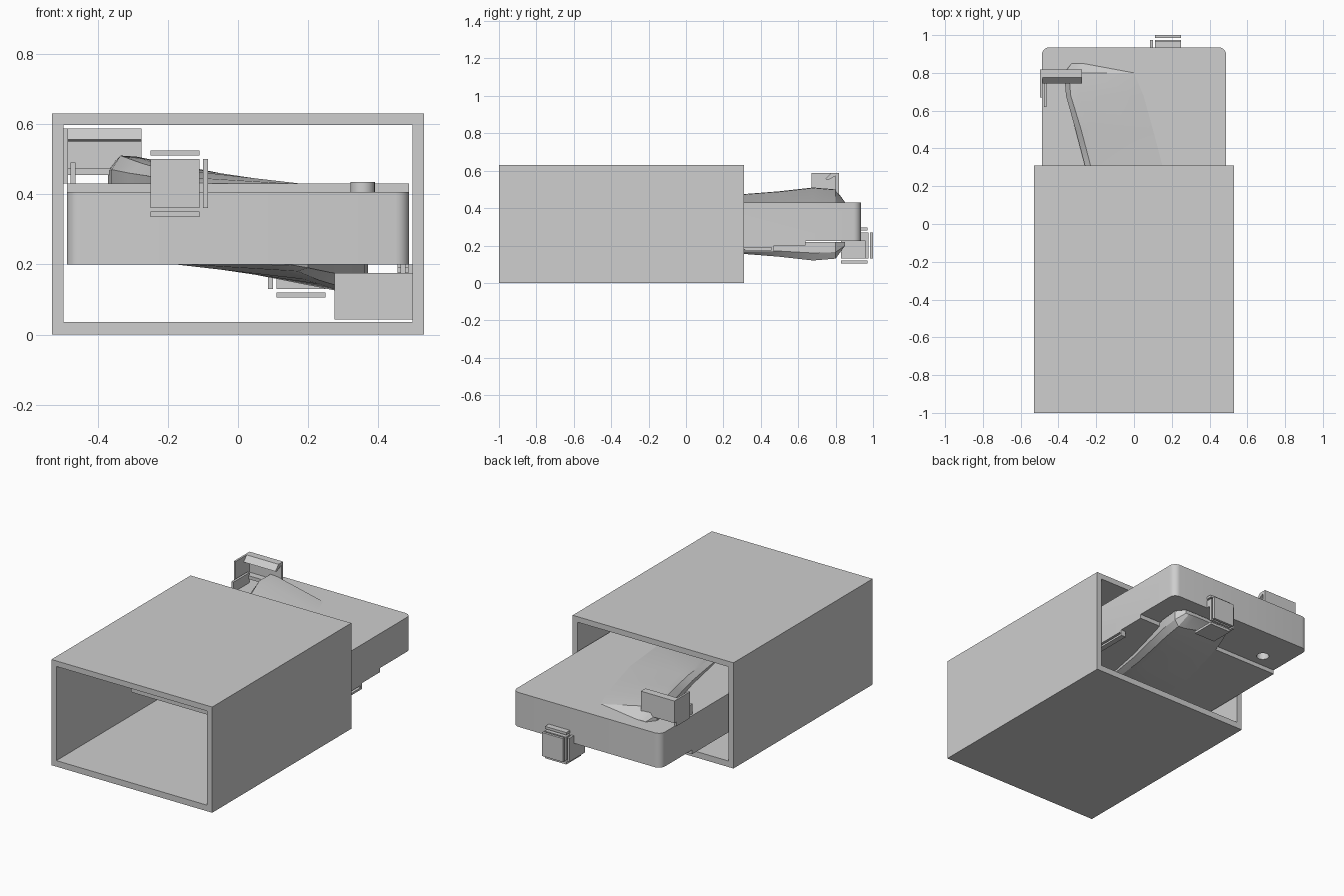
import bpy, bmesh, math
from mathutils import Vector

if "Cube" in bpy.data.objects:
    bpy.data.objects.remove(bpy.data.objects["Cube"])

grey = bpy.data.materials.new("light_grey")
grey.diffuse_color = (0.62, 0.62, 0.62, 1)
grey.use_nodes = True
grey.node_tree.nodes["Principled BSDF"].inputs["Base Color"].default_value = grey.diffuse_color


def finish(bm, name):
    bmesh.ops.recalc_face_normals(bm, faces=bm.faces)
    me = bpy.data.meshes.new(name)
    bm.to_mesh(me)
    bm.free()
    me.materials.append(grey)
    ob = bpy.data.objects.new(name, me)
    bpy.context.collection.objects.link(ob)
    return ob


def inverted(p):
    # opposite corner of the sliding tray
    return Vector((-p[0], 0.6 - p[1], 0.63 - p[2]))


def turned(p):
    # half turn about the long axis
    return Vector((-p[0], p[1], 0.63 - p[2]))


def same(p):
    return Vector(p)


def extrude_profile(name, pts, vec, place=same):
    bm = bmesh.new()
    vec = Vector(vec)
    a = [bm.verts.new(place(Vector(p))) for p in pts]
    b = [bm.verts.new(place(Vector(p) + vec)) for p in pts]
    bm.faces.new(a)
    bm.faces.new(b[::-1])
    for i in range(len(a)):
        j = (i + 1) % len(a)
        bm.faces.new((a[i], b[i], b[j], a[j]))
    return finish(bm, name)


def box(name, x, y, z, place=same):
    pts = [(x[0], y[0], z[0]), (x[1], y[0], z[0]), (x[1], y[1], z[0]), (x[0], y[1], z[0])]
    return extrude_profile(name, pts, (0, 0, z[1] - z[0]), place)


# sleeve: rectangular tube open at both ends
bm = bmesh.new()
rings = []
for y in (-1.0, 0.31):
    for w, lo, hi in ((0.53, 0, 0.63), (0.497, 0.036, 0.597)):
        rings.append([bm.verts.new(p) for p in ((-w, y, lo), (w, y, lo), (w, y, hi), (-w, y, hi))])
fo, fi, bo, bi = rings
for r, s in ((fo, fi), (bo, bi), (fo, bo), (fi, bi)):
    for i in range(4):
        j = (i + 1) % 4
        bm.faces.new((r[i], r[j], s[j], s[i]))
finish(bm, "sleeve")

# sliding tray: stepped side profile, with rounded upright corners
side = [(-0.34, 0.2), (0.64, 0.2), (0.64, 0.225), (0.935, 0.225),
        (0.935, 0.43), (-0.04, 0.43), (-0.04, 0.406), (-0.34, 0.406)]
tray = extrude_profile("tray", [(-0.488, y, z) for y, z in side], (0.976, 0, 0))
bm = bmesh.new()
bm.from_mesh(tray.data)
corners = [e for e in bm.edges
           if abs(e.verts[0].co.z - e.verts[1].co.z) > 0.15 and abs(e.verts[0].co.y - e.verts[1].co.y) < 0.001]
bmesh.ops.bevel(bm, geom=corners, offset=0.04, segments=6, affect='EDGES', profile=0.5)
bm.to_mesh(tray.data)
bm.free()


def cylinder(name, x, y, z0, z1, r):
    bpy.ops.mesh.primitive_cylinder_add(vertices=24, radius=r, depth=z1 - z0, location=(x, y, (z0 + z1) / 2))
    ob = bpy.context.object
    ob.name = name
    ob.data.materials.append(grey)
    return ob


# locating peg and its socket in the underside
cylinder("locating_peg", 0.355, -0.12, 0.38, 0.435, 0.035)
cutter = cylinder("socket_cutter", -0.34, 0.72, 0.15, 0.27, 0.035)
cutter.hide_render = True
cutter.hide_viewport = True
mod = tray.modifiers.new("socket", 'BOOLEAN')
mod.operation = 'DIFFERENCE'
mod.object = cutter

# curved ramps: y, outer foot x, crest x, crest z, inner foot x
sections = [(0.85, -0.33, -0.30, 0.432, -0.04), (0.80, -0.37, -0.335, 0.50, 0.0),
            (0.68, -0.36, -0.325, 0.51, 0.05), (0.5, -0.31, -0.27, 0.49, 0.10),
            (0.31, -0.26, -0.22, 0.475, 0.15), (0.0, -0.20, -0.16, 0.45, 0.18),
            (-0.04, -0.15, -0.1, 0.432, 0.15)]
for label, place in (("upper_ramp", same), ("lower_ramp", turned)):
    bm = bmesh.new()
    rows = []
    for y, a, c, h, b in sections:
        pts = ((a, y, 0.41), (a, y, 0.5 * h + 0.215), (c - 0.01, y, h), (c + 0.035, y, h - 0.003),
               (b, y, 0.43), (b, y, 0.41))
        rows.append([bm.verts.new(place(p)) for p in pts])
    for r, s in zip(rows, rows[1:]):
        for i in range(6):
            j = (i + 1) % 6
            bm.faces.new((r[i], r[j], s[j], s[i]))
    bm.faces.new(rows[0])
    bm.faces.new(rows[-1])
    finish(bm, label)

# end clips and catch brackets at opposite corners of the tray
for tag, place in (("back", same), ("front", inverted)):
    box(tag + "_clip_face", (0.11, 0.25), (0.985, 1.0), (0.13, 0.27), place)
    box(tag + "_clip_inner", (0.11, 0.25), (0.935, 0.975), (0.225, 0.27), place)
    box(tag + "_clip_inner_lip", (0.11, 0.25), (0.96, 0.975), (0.13, 0.225), place)
    box(tag + "_clip_bottom", (0.11, 0.25), (0.83, 0.97), (0.105, 0.12), place)
    box(tag + "_clip_top", (0.11, 0.25), (0.935, 0.97), (0.28, 0.295), place)
    box(tag + "_clip_side", (0.085, 0.1), (0.83, 0.975), (0.13, 0.225), place)
    box(tag + "_clip_side_tab", (0.085, 0.1), (0.935, 0.975), (0.225, 0.27), place)
    # catch bracket
    box(tag + "_catch_plate", (-0.497, -0.275), (0.8, 0.818), (0.455, 0.587), place)
    box(tag + "_catch_side", (-0.497, -0.485), (0.67, 0.8), (0.43, 0.587), place)
    box(tag + "_catch_strip", (-0.477, -0.463), (0.62, 0.77), (0.41, 0.49), place)
    extrude_profile(tag + "_catch_lip",
                    [(-0.485, 0.8, 0.587), (-0.485, 0.775, 0.587), (-0.485, 0.745, 0.556),
                     (-0.485, 0.76, 0.55), (-0.485, 0.8, 0.572)], (0.21, 0, 0), place)
    box(tag + "_catch_shelf", (-0.485, -0.275), (0.76, 0.8), (0.455, 0.475), place)

# small side guide under the tray
for z in (0.165, 0.19):
    box("side_guide_rail", (0.455, 0.488), (0.2, 0.47), (z, z + 0.012))
box("side_guide_end", (0.455, 0.488), (0.458, 0.47), (0.165, 0.202))

# smooth only the round parts
for name in ("tray", "upper_ramp", "lower_ramp", "locating_peg"):
    ob = bpy.data.objects[name]
    bpy.ops.object.select_all(action='DESELECT')
    ob.select_set(True)
    bpy.context.view_layer.objects.active = ob
    bpy.ops.object.shade_smooth_by_angle(angle=math.radians(25))
